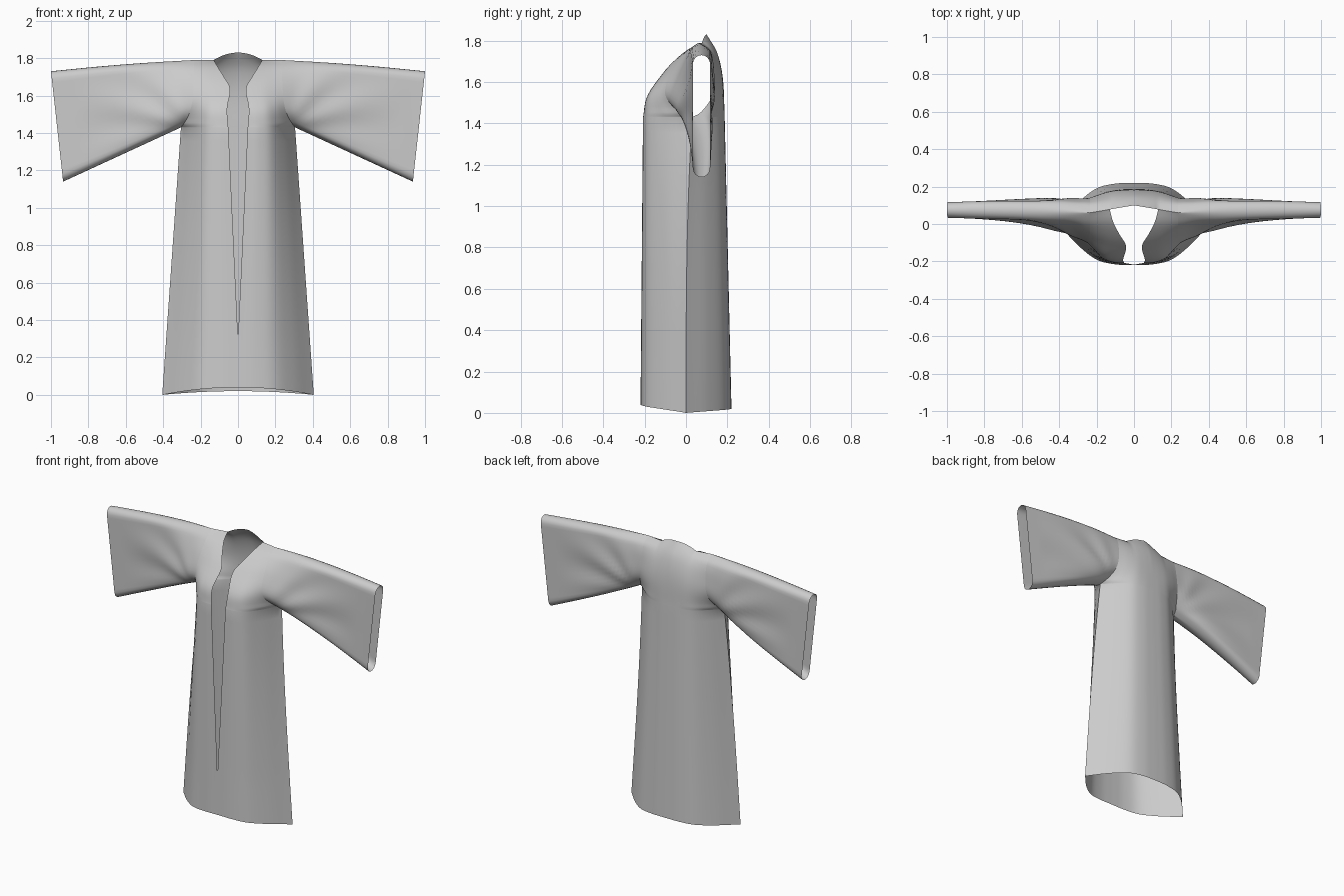
import bpy, bmesh, math

if "Cube" in bpy.data.objects:
    bpy.data.objects.remove(bpy.data.objects["Cube"])


def curve(pts, x):
    """Smooth interpolation through (position, value) pairs."""
    n = len(pts)
    x = min(max(x, pts[0][0]), pts[-1][0])
    k = 0
    while k < n - 2 and x > pts[k + 1][0]:
        k += 1

    def slope(i):
        a, b = pts[max(i - 1, 0)], pts[min(i + 1, n - 1)]
        return (b[1] - a[1]) / (b[0] - a[0])
    (x0, y0), (x1, y1) = pts[k], pts[k + 1]
    h = x1 - x0
    t = (x - x0) / h
    return (y0 * (1 + 2 * t) * (1 - t) ** 2 + y1 * t * t * (3 - 2 * t)
            + h * slope(k) * t * (1 - t) ** 2 - h * slope(k + 1) * t * t * (1 - t))


def grid(bm, f, us, vs, flip=False):
    g = [[bm.verts.new(f(u, v)) for u in us] for v in vs]
    for a, b in zip(g, g[1:]):
        for i in range(len(us) - 1):
            q = [a[i], a[i + 1], b[i + 1], b[i]]
            bm.faces.new(q[::-1] if flip else q)


def finish(bm, name):
    bmesh.ops.remove_doubles(bm, verts=bm.verts, dist=0.0003)
    me = bpy.data.meshes.new(name)
    bm.to_mesh(me)
    bm.free()
    ob = bpy.data.objects.new(name, me)
    bpy.context.collection.objects.link(ob)
    m = ob.modifiers.new("mirror", "MIRROR")
    m.use_clip = True
    m.merge_threshold = 0.001
    bpy.context.view_layer.objects.active = ob
    ob.select_set(True)
    bpy.ops.object.shade_smooth_by_angle(angle=math.radians(50))
    ob.select_set(False)


ARM_Z, SHOULDER = 1.43, 0.36      # underarm height, armhole height
# cross-section of the body: flat in the middle, sloping to the side seam
SECTION = [(0, 1), (.25, .98), (.5, .86), (.75, .5), (.95, .1), (1, 0)]
# armhole and neckline curves over t (0 underarm, 1 shoulder)
HOLE_X = [(0, .305), (.12, .275), (.3, .25), (.6, .238), (1, .235)]
HOLE_Y = {-1: [(0, .03), (.06, -.03), (.3, -.10), (.6, -.07), (.88, 0), (1, .06)],
          1: [(0, .03), (.06, .07), (.3, .13), (.6, .135), (.9, .11), (1, .06)]}
NECK_X = [(0, .052), (.28, .058), (.58, .042), (.75, .075), (.92, .113), (1, .13)]
NECK_Y = [(0, -.208), (.28, -.188), (.58, -.115), (.75, -.06), (.92, .015), (1, .078)]
BACK_Y = [(0, .187), (.5, .178), (.8, .15), (1, .1)]


def body_point(side):
    def f(v, r):
        # r: 0 hem, 1 underarm, 2 shoulder
        if r <= 1:
            hem = (.04 if side < 0 else .02) * (1 - v * v)
            z = hem + (ARM_Z - hem) * r
            ax, ay, t = .405 - .10 * r, .03 * r ** 3, 0
            ex = .052 * max(0, (z - .3) / (ARM_Z - .3)) if side < 0 else 0
            ey = -.22 + .012 * r if side < 0 else .22 - .033 * r
        else:
            t = r - 1
            z = ARM_Z + SHOULDER * t
            ax, ay = curve(HOLE_X, t), curve(HOLE_Y[side], t)
            ex = curve(NECK_X, t) if side < 0 else 0
            ey = curve(NECK_Y, t) if side < 0 else curve(BACK_Y, t)
        k = t ** 3
        p = curve(SECTION, v) * (1 - k) + (1 - v) * k
        x = ex + (ax - ex) * v
        if side > 0 and t > 0:
            z += .04 * max(0, 1 - (x / .13) ** 2) * t * t
        return (x, ay + (ey - ay) * p, z)
    return f


def sleeve_point(side):
    def f(s, t):
        z0 = ARM_Z + SHOULDER * t
        top = 1.79 - .06 * s + .006 * math.sin(math.pi * s)
        bot = ARM_Z - .29 * s
        x0 = curve(HOLE_X, t)
        x = x0 + (.935 + .065 * t - x0) * s
        z = z0 if s == 0 else bot + (top - bot) * t
        # flattened tube with rounded upper and lower edges
        d = min(min(t, 1 - t) / .075, 1)
        round_ = math.sqrt(max(0, 1 - (1 - d) ** 2))
        yt = .075 + side * (.062 - .02 * s) * round_
        w = (1 - s) ** 3
        y = curve(HOLE_Y[side], t) * w + yt * (1 - w)
        # soft folds radiating from the underarm
        a = math.atan2(z - 1.40, x - .25)
        fade = math.sin(math.pi * min(1, s * 1.15)) * math.sin(math.pi * t)
        y += .007 * fade * math.sin(11 * a + side + 3 * s)
        return (x, y, z)
    return f


N = 24
T = [(1 - math.cos(math.pi * j / N)) / 2 for j in range(N + 1)]
V = [i / 20 for i in range(21)]
ROWS = [i / 19 for i in range(20)] + [1 + t for t in T[1:]]

# robe body: open front panels and back panel
bm = bmesh.new()
grid(bm, body_point(-1), V, ROWS)
grid(bm, body_point(1), V, ROWS, True)
# slight lift of the collar is part of the back panel; weld the side seams
finish(bm, "robe_body")

# wide sleeves, open at the cuffs
S = [i / 28 for i in range(29)]
bm = bmesh.new()
grid(bm, sleeve_point(-1), S, T)
grid(bm, sleeve_point(1), S, T, True)
finish(bm, "sleeves")
